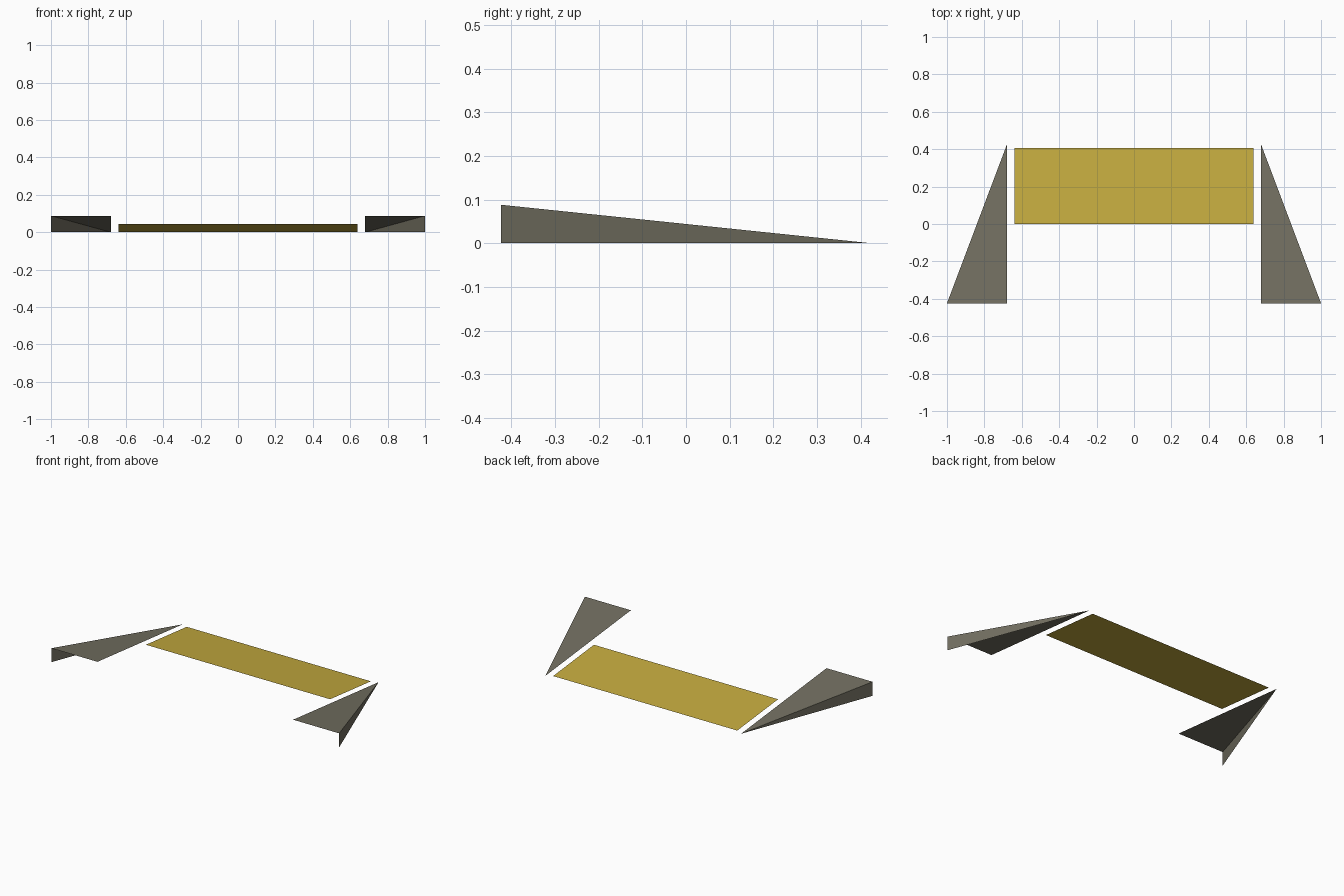
import bpy

cube = bpy.data.objects.get("Cube")
if cube:
    bpy.data.objects.remove(cube, do_unlink=True)


def make_material(name, color):
    mat = bpy.data.materials.new(name)
    mat.use_nodes = True
    mat.diffuse_color = color
    mat.node_tree.nodes["Principled BSDF"].inputs["Base Color"].default_value = color
    return mat


def make_sheet(name, verts, faces, mat):
    mesh = bpy.data.meshes.new(name)
    mesh.from_pydata(verts, [], faces)
    mesh.materials.append(mat)
    obj = bpy.data.objects.new(name, mesh)
    bpy.context.collection.objects.link(obj)
    return obj


gold = make_material("gold", (0.56, 0.41, 0.05, 1))
grey = make_material("warm grey", (0.17, 0.16, 0.12, 1))

HALF_LENGTH = 0.424   # wings run the full depth
HEIGHT = 0.088        # height at the open front edge
INNER, OUTER = 0.68, 1.0


def slope(y):
    """Height of the shared sloping surface at depth y."""
    return HEIGHT * (HALF_LENGTH - y) / (2 * HALF_LENGTH)


# Central sloping panel, a single thin sheet
w, back = 0.64, 0.405
make_sheet("center_panel",
           [(-w, 0, slope(0)), (w, 0, slope(0)), (w, back, slope(back)), (-w, back, slope(back))],
           [(0, 1, 2, 3)], gold)

# Folded side wings: sloping top triangle and upright outer wall, open in front and below
for side, s in (("left", 1), ("right", -1)):
    verts = [(s * INNER, HALF_LENGTH, 0),
             (s * INNER, -HALF_LENGTH, HEIGHT),
             (s * OUTER, -HALF_LENGTH, HEIGHT),
             (s * OUTER, -HALF_LENGTH, 0)]
    faces = [(0, 1, 2), (0, 2, 3)]
    if s < 0:
        faces = [f[::-1] for f in faces]
    make_sheet(side + "_wing", verts, faces, grey)
